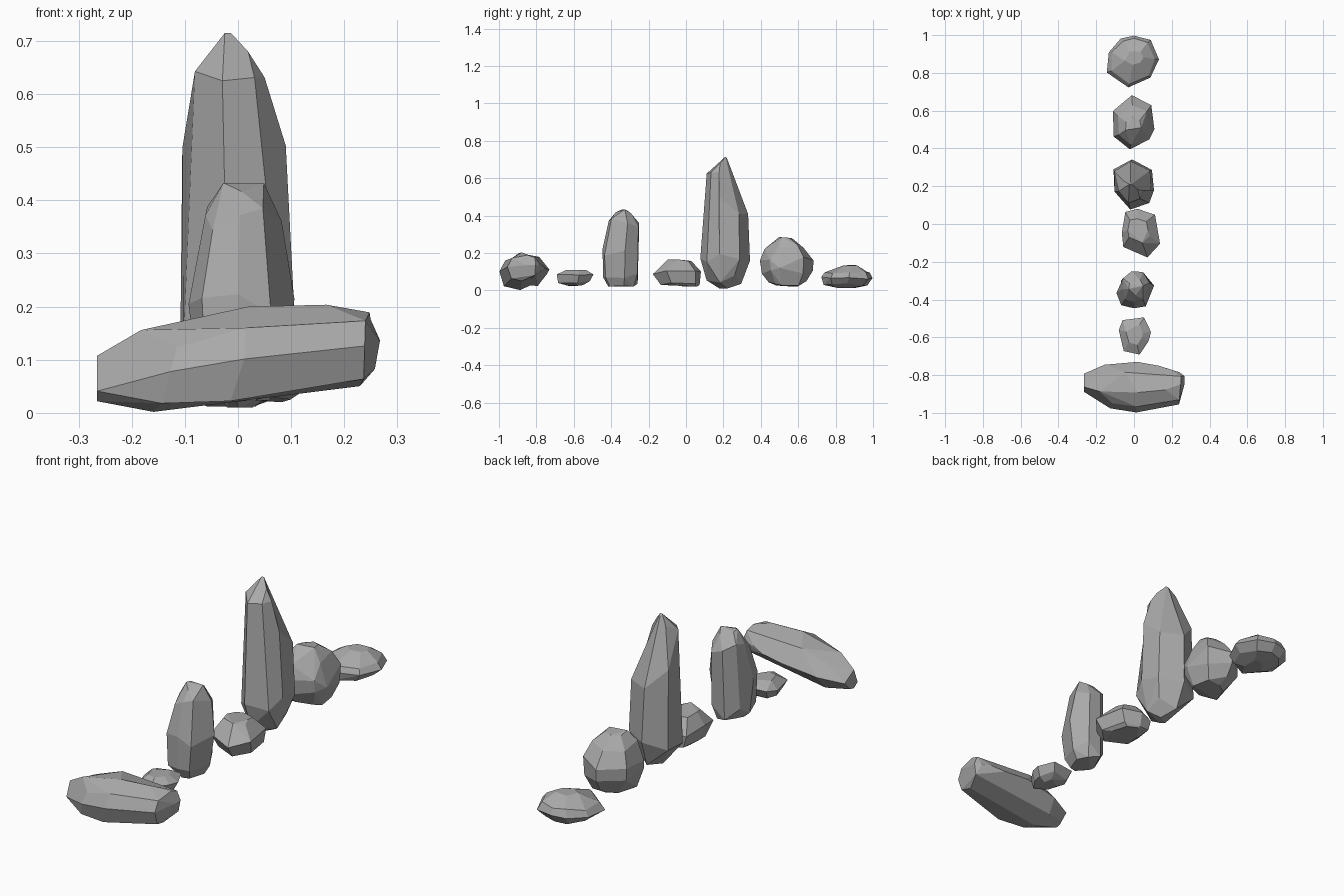
import bpy, bmesh, math, random

stone = bpy.data.materials.new("stone")
stone.diffuse_color = (0.4, 0.4, 0.4, 1)


def rock(name, seed, outline, rings, axis="z"):
    """Faceted stone: an outline fitted into a stack of ring extents, hulled.
    rings: (position along axis, min u, max u, min v, max v)
    axis z -> u, v = x, y;  axis x -> u, v = y, z"""
    random.seed(seed)
    us, vs = zip(*outline)
    u_lo, u_len = min(us), max(us) - min(us)
    v_lo, v_len = min(vs), max(vs) - min(vs)
    span = rings[-1][0] - rings[0][0]
    bm = bmesh.new()
    for i, (t, u0, u1, v0, v1) in enumerate(rings):
        for j, (u, v) in enumerate(outline):
            # uneven chipping breaks up the rings; ends are left as slanted tips
            k = random.uniform(0.93, 1.02)
            a = min(1, max(0, 0.5 + ((u - u_lo) / u_len - 0.5) * k))
            b = min(1, max(0, 0.5 + ((v - v_lo) / v_len - 0.5) * k))
            shift = random.uniform(-0.075, 0.075)
            if i == 0:
                shift = abs(shift) * (j % 3 > 0) * 0.7
            elif i == len(rings) - 1:
                shift = -abs(shift) * (j % 4 > 0)
            tt = min(rings[-1][0], max(rings[0][0], t + shift * span))
            pu, pv = u0 + a * (u1 - u0), v0 + b * (v1 - v0)
            bm.verts.new((pu, pv, tt) if axis == "z" else (tt, pu, pv))
    hull = bmesh.ops.convex_hull(bm, input=bm.verts[:])
    loose = {g for g in hull["geom_interior"] + hull["geom_unused"]
             if isinstance(g, bmesh.types.BMVert)}
    bmesh.ops.delete(bm, geom=list(loose), context="VERTS")
    # merge nearly coplanar triangles into broad chipped planes
    bmesh.ops.dissolve_limit(bm, angle_limit=math.radians(13),
                             verts=bm.verts[:], edges=bm.edges[:])
    bmesh.ops.recalc_face_normals(bm, faces=bm.faces[:])
    mesh = bpy.data.meshes.new(name)
    bm.to_mesh(mesh)
    bm.free()
    mesh.materials.append(stone)
    ob = bpy.data.objects.new(name, mesh)
    bpy.context.collection.objects.link(ob)
    return ob


# Long slab lying across the front
rock("long_slab_rock", 3,
     [(0, .5), (.12, .8), (.4, 1), (.8, .9), (1, .55), (.8, .15), (.4, 0), (.1, .1)],
     [(-.265, -.89, -.82, .022, .06), (-.24, -.91, -.79, .02, .108),
      (-.15, -.98, -.745, .0, .156), (-.02, -1.0, -.73, .003, .2),
      (.11, -.985, -.745, .01, .207), (.2, -.955, -.765, .045, .207),
      (.24, -.89, -.785, .062, .19), (.267, -.85, -.805, .115, .155)], "x")

# Small flat pebble
rock("small_pebble", 5,
     [(-.08, -.56), (-.055, -.51), (.055, -.49), (.09, -.57),
      (.08, -.62), (.03, -.69), (-.05, -.67)],
     [(.025, -.03, .04, -.64, -.55), (.045, -.07, .07, -.685, -.51),
      (.08, -.085, .092, -.692, -.49), (.11, -.045, .05, -.64, -.53)])

# Medium upright stone
rock("medium_upright_rock", 8,
     [(-.09, -.36), (-.08, -.29), (-.02, -.245), (.06, -.245),
      (.105, -.32), (.06, -.43), (0, -.445), (-.07, -.43)],
     [(.022, -.05, .06, -.42, -.28), (.06, -.08, .09, -.447, -.255),
      (.2, -.093, .108, -.45, -.25), (.36, -.066, .084, -.415, -.25),
      (.433, -.03, .05, -.38, -.295)])

# Low angular stone
rock("low_angular_rock", 2,
     [(-.065, -.04), (-.045, .07), (.02, .085), (.11, .055),
      (.12, -.04), (.14, -.1), (.07, -.17), (-.055, -.115)],
     [(.02, -.02, .1, -.07, .065), (.04, -.05, .125, -.14, .08),
      (.095, -.067, .142, -.177, .08), (.165, -.035, .085, -.1, .03)])

# Tall pointed stone
rock("tall_pointed_rock", 6,
     [(-.11, .16), (-.11, .29), (-.01, .345), (.1, .29),
      (.11, .17), (.08, .1), (-.02, .06)],
     [(.01, -.02, .03, .18, .23), (.06, -.07, .075, .11, .295),
      (.15, -.11, .11, .075, .342), (.36, -.117, .104, .058, .342),
      (.46, -.11, .094, .075, .333), (.59, -.085, .05, .108, .288),
      (.65, -.055, .02, .14, .25), (.715, -.025, -.013, .205, .22)])

# Round boulder
rock("round_boulder", 11,
     [(-.11, .46), (-.11, .6), (-.01, .685), (.09, .63),
      (.108, .5), (.08, .45), (-.02, .395)],
     [(.02, -.05, .05, .49, .6), (.045, -.085, .08, .435, .645),
      (.1, -.112, .108, .4, .682), (.165, -.112, .108, .395, .682),
      (.235, -.085, .08, .42, .635), (.285, -.045, .04, .475, .57)])

# Flat stone at the back
rock("flat_back_rock", 7,
     [(-.145, .8), (-.14, .91), (-.07, .98), (0, 1), (.09, .975),
      (.13, .87), (.09, .77), (-.03, .72)],
     [(.012, -.06, .05, .8, .9), (.032, -.11, .1, .735, .97),
      (.065, -.147, .132, .72, 1.003), (.095, -.12, .11, .74, .99),
      (.135, -.05, .05, .84, .92)])
